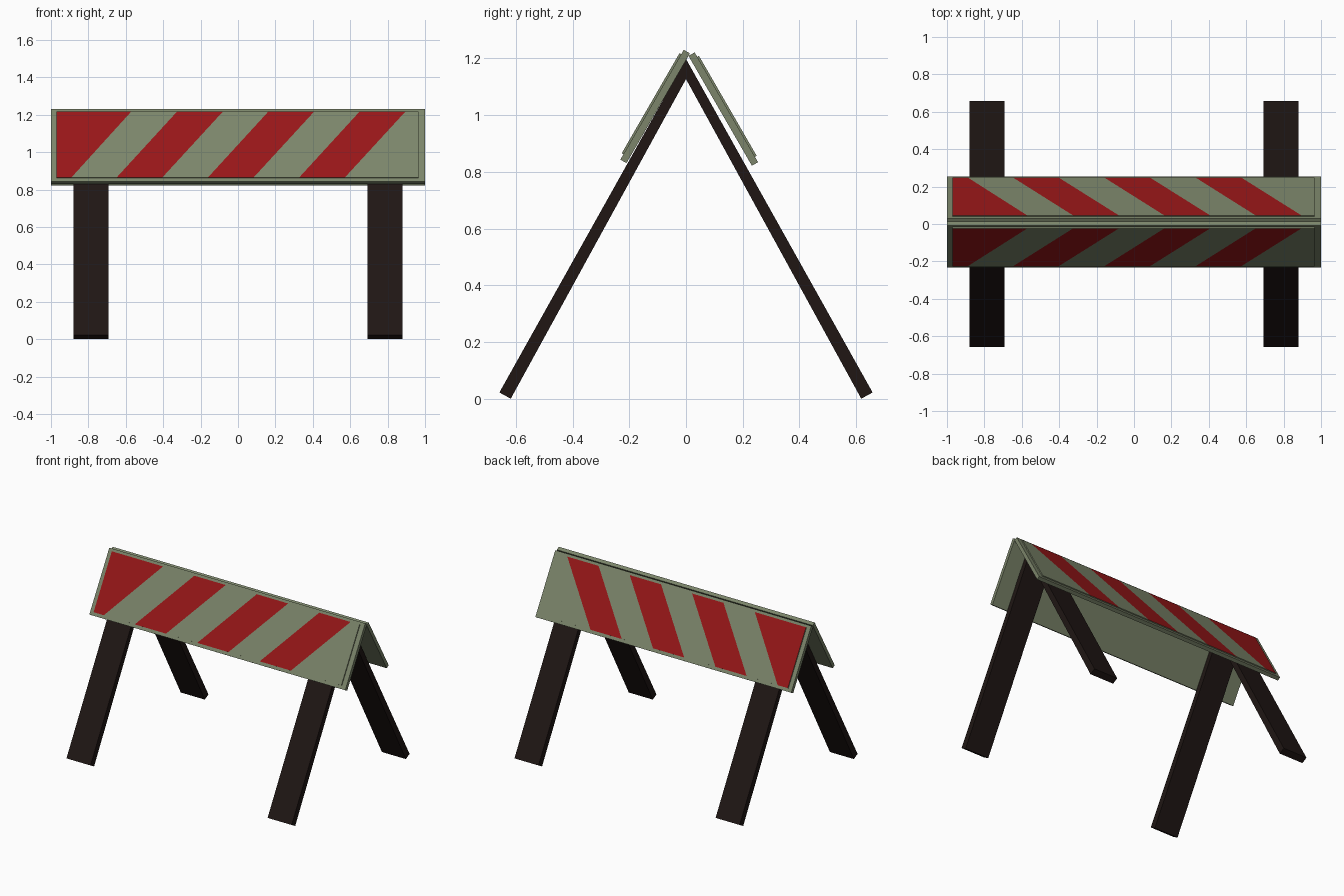
import bpy, bmesh
from math import sin, cos, radians
from mathutils import Vector

if "Cube" in bpy.data.objects:
    bpy.data.objects.remove(bpy.data.objects["Cube"])


def material(name, rgb):
    m = bpy.data.materials.new(name)
    m.diffuse_color = (*rgb, 1)
    m.use_nodes = True
    m.node_tree.nodes["Principled BSDF"].inputs["Base Color"].default_value = m.diffuse_color
    return m


GREEN = material("grey_green_paint", (0.20, 0.235, 0.145))
RED = material("red_paint", (0.31, 0.008, 0.009))
DARK = material("dark_wood", (0.014, 0.008, 0.007))


def finish(name, bm, mats):
    bmesh.ops.recalc_face_normals(bm, faces=bm.faces)
    me = bpy.data.meshes.new(name)
    bm.to_mesh(me)
    bm.free()
    for m in mats:
        me.materials.append(m)
    ob = bpy.data.objects.new(name, me)
    bpy.context.collection.objects.link(ob)
    return ob


def extrude(bm, offset):
    r = bmesh.ops.extrude_face_region(bm, geom=bm.faces[:], use_keep_orig=True)
    verts = [v for v in r["geom"] if isinstance(v, bmesh.types.BMVert)]
    bmesh.ops.translate(bm, verts=verts, vec=offset)


def prism(name, profile, x0, x1, mat):
    """Extrude a y-z profile along x."""
    bm = bmesh.new()
    bm.faces.new([bm.verts.new((x0, y, z)) for y, z in profile])
    extrude(bm, Vector((x1 - x0, 0, 0)))
    return finish(name, bm, [mat])


A = radians(60)
# Stripe boundaries of the panel: (x at top edge, x at bottom edge)
lines = [(-0.97, -0.97), (-0.57, -0.89)]
for i in range(3):
    s = i * 0.488
    lines += [(-0.325 + s, -0.648 + s), (-0.08 + s, -0.404 + s)]
lines.append((0.966, 0.966))


def sign(side, label, y0, z0):
    """Sloped board plus raised striped panel; (y0, z0) is the outer bottom edge."""
    def yz(u, n):
        return (y0 + side * (n * sin(A) - u * cos(A)), z0 + u * sin(A) + n * cos(A))

    # Backing board
    prism(label + "_board", [yz(0, 0), yz(0.447, 0), yz(0.447, -0.025), yz(0, -0.025)],
          -1, 1, GREEN)

    # Striped panel
    bm = bmesh.new()
    tops = [bm.verts.new((t, *yz(0.429, 0.007))) for t, b in lines]
    bots = [bm.verts.new((b, *yz(0.022, 0.007))) for t, b in lines]
    for i in range(len(lines) - 1):
        f = bm.faces.new((bots[i], bots[i + 1], tops[i + 1], tops[i]))
        f.material_index = 1 - i % 2
    extrude(bm, Vector((0, -side * 0.009 * sin(A), -0.009 * cos(A))))
    # Painted stripes stay on the face; panel rim is green
    bm.normal_update()
    for f in bm.faces:
        if abs(f.normal.x) > 0.5 or abs(f.normal.dot(Vector((0, side * sin(A), cos(A))))) < 0.5:
            f.material_index = 0
    finish(label + "_striped_panel", bm, [GREEN, RED])


sign(-1, "front", -0.2315, 0.843)
sign(1, "back", 0.254, 0.834)

# Legs: mitred boards meeting at the ridge
for side, label in ((-1, "front"), (1, "back")):
    profile = [(side * 0.658, 0.022), (0, 1.198), (0, 1.127), (side * 0.618, 0)]
    prism(label + "_left_leg", profile, -0.88, -0.692, DARK)
    prism(label + "_right_leg", profile, 0.692, 0.88, DARK)
